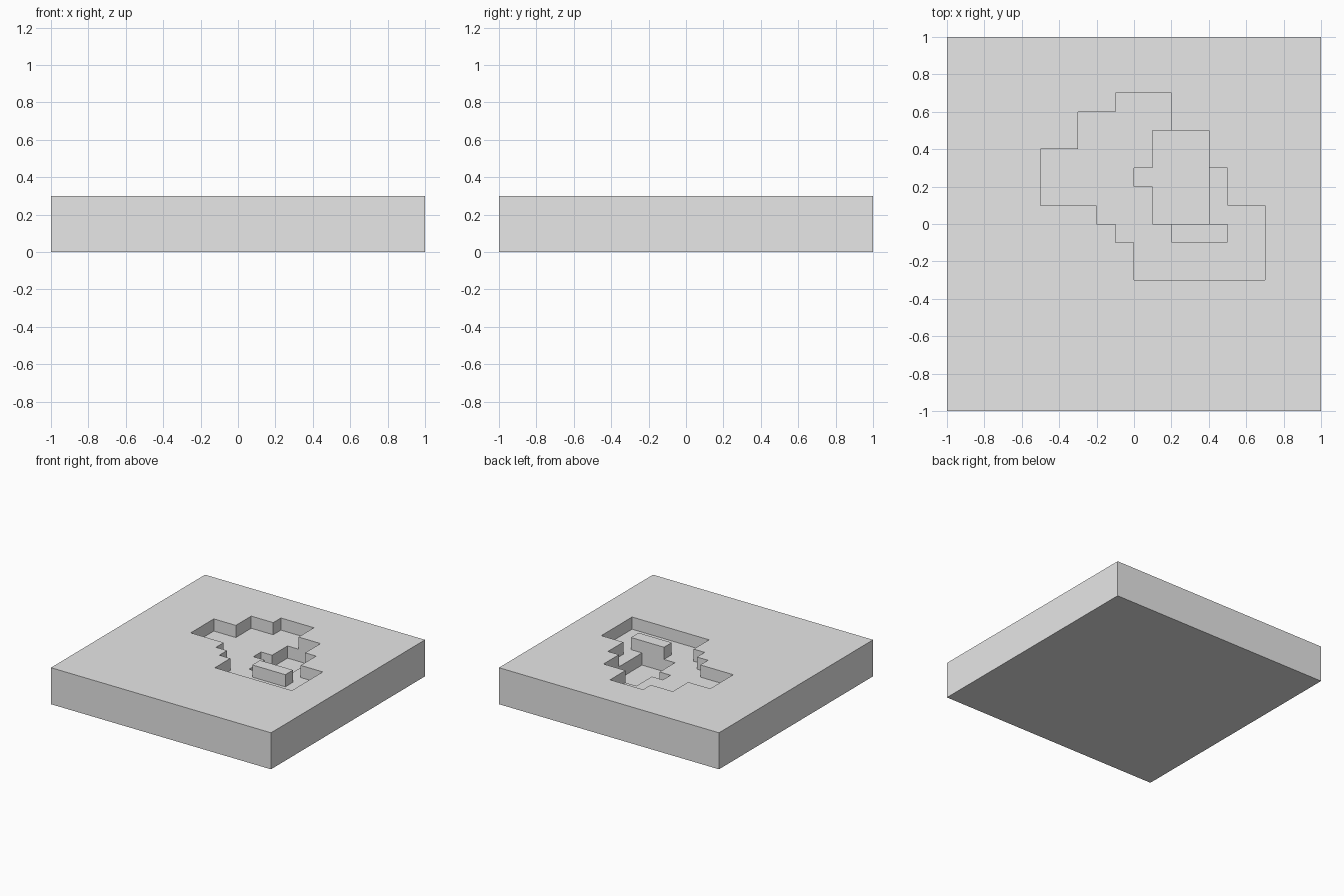
import bpy
import bmesh

cube = bpy.data.objects.get("Cube")
if cube:
    bpy.data.objects.remove(cube, do_unlink=True)

HEIGHT, STEP, CELLS = 0.3, 0.1, 20

# Footprints as rectangles: x min, x max, y min, y max
RECESS = [(-0.1, 0.2, 0.6, 0.7), (-0.3, 0.2, 0.5, 0.6), (-0.3, 0.4, 0.4, 0.5),
          (-0.5, 0.4, 0.3, 0.4), (-0.5, 0.5, 0.1, 0.3), (-0.2, 0.7, 0, 0.1),
          (-0.1, 0.7, -0.1, 0), (0, 0.7, -0.3, -0.1)]
PIT = [(0.1, 0.4, 0, 0.5), (0, 0.1, 0.2, 0.3)]
BAR = [(0.2, 0.5, -0.1, 0)]


def inside(point, rects):
    return any(a < point.x < b and c < point.y < d for a, b, c, d in rects)


def sink(bm, rects, keep=()):
    """Push the upward faces inside the rectangles down by one step."""
    bm.normal_update()
    faces = []
    for f in bm.faces:
        centre = f.calc_center_median()
        if abs(f.normal.z) > 0.5 and inside(centre, rects) and not inside(centre, keep):
            faces.append(f)
    new = bmesh.ops.extrude_face_region(bm, geom=faces)["geom"]
    verts = [g for g in new if isinstance(g, bmesh.types.BMVert)]
    bmesh.ops.translate(bm, verts=verts, vec=(0, 0, -STEP))
    leftover = [f for f in faces if f.is_valid]
    if leftover:
        bmesh.ops.delete(bm, geom=leftover, context='FACES')


# Top surface with stepped recess, standing bar and deeper pit
bm = bmesh.new()
bmesh.ops.create_grid(bm, x_segments=CELLS, y_segments=CELLS, size=1)
bmesh.ops.translate(bm, verts=bm.verts, vec=(0, 0, HEIGHT))
sink(bm, RECESS, keep=BAR)
sink(bm, PIT)

# Outer sides and underside
rim = [e for e in bm.edges if e.is_boundary]
skirt = bmesh.ops.extrude_edge_only(bm, edges=rim)["geom"]
for g in skirt:
    if isinstance(g, bmesh.types.BMVert):
        g.co.z = 0
bmesh.ops.holes_fill(bm, edges=[e for e in bm.edges if e.is_boundary], sides=0)
bmesh.ops.recalc_face_normals(bm, faces=bm.faces)

# Merge the flat cells into clean faces
bmesh.ops.dissolve_limit(bm, angle_limit=0.01, verts=bm.verts, edges=bm.edges)

mesh = bpy.data.meshes.new("stepped_slab")
bm.to_mesh(mesh)
bm.free()

# Plain grey material
grey = bpy.data.materials.new("plain_grey")
grey.use_nodes = True
colour = (0.8, 0.8, 0.8, 1)
grey.diffuse_color = colour
for node in grey.node_tree.nodes:
    if node.type == 'BSDF_PRINCIPLED':
        node.inputs["Base Color"].default_value = colour
mesh.materials.append(grey)

slab = bpy.data.objects.new("stepped_slab", mesh)
bpy.context.collection.objects.link(slab)
